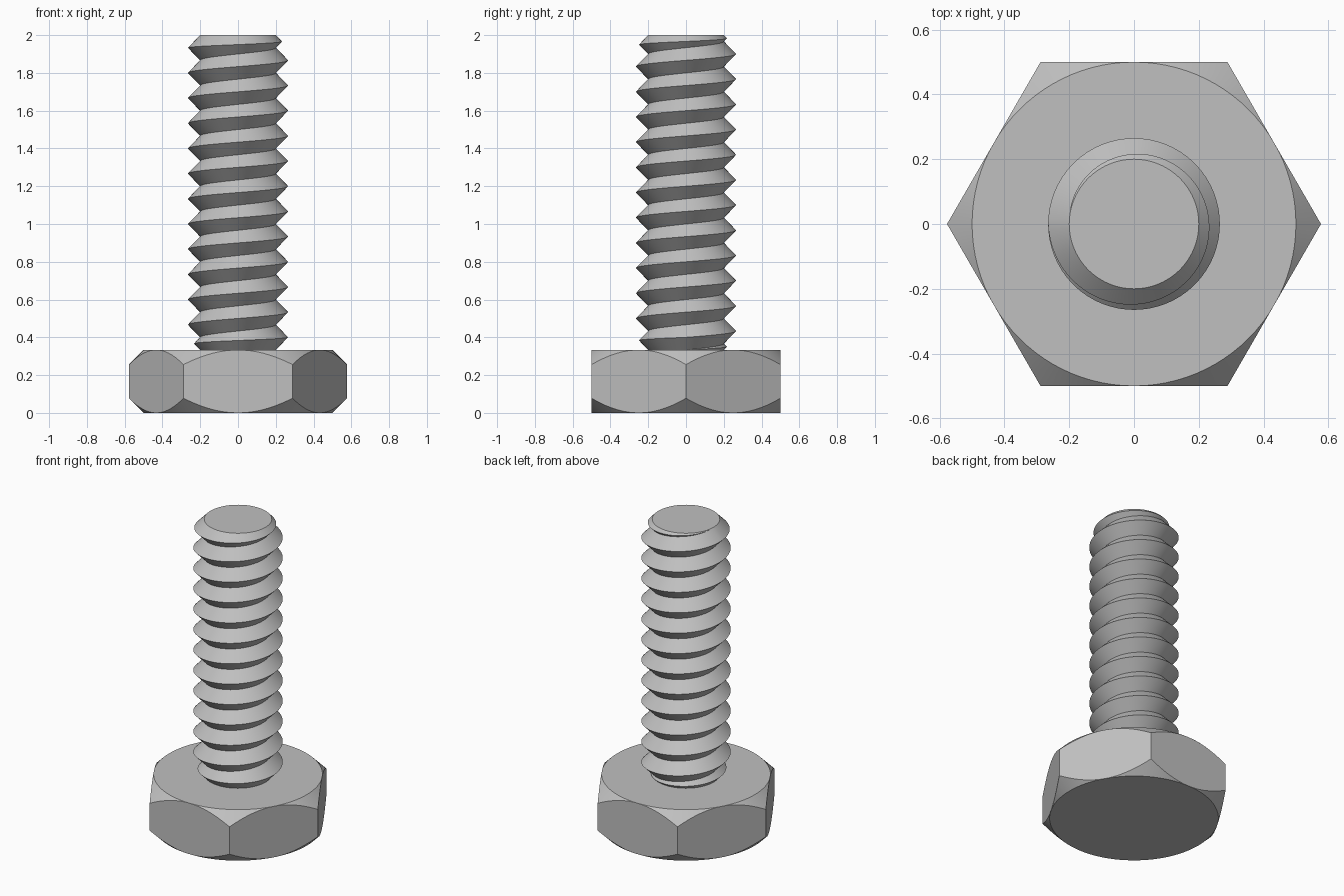
import bpy, bmesh
from math import pi, cos, sin, radians

cube = bpy.data.objects.get("Cube")
if cube:
    bpy.data.objects.remove(cube, do_unlink=True)

HEAD_TOP, TOP = 1 / 3, 2.0
FLAT = 0.5                      # half the width across flats
ROOT, DEPTH = 0.2, 0.065        # thread root radius and depth
TURNS = 12.5
PITCH = (TOP - HEAD_TOP) / TURNS

steel = bpy.data.materials.new("steel grey")
steel.use_nodes = True
colour = (0.53, 0.53, 0.53, 1)
steel.diffuse_color = colour
steel.node_tree.nodes["Principled BSDF"].inputs["Base Color"].default_value = colour


def skin(name, columns, cap_heights):
    """Join neighbouring columns of points with quads, then cap the rings at the given heights."""
    bm = bmesh.new()
    grid = [[bm.verts.new(p) for p in col] for col in columns]
    for a, b in zip(grid, grid[1:]):
        for i in range(len(a) - 1):
            bm.faces.new((a[i], b[i], b[i + 1], a[i + 1]))
    bmesh.ops.remove_doubles(bm, verts=bm.verts, dist=1e-5)
    bmesh.ops.dissolve_degenerate(bm, edges=bm.edges, dist=1e-5)
    for z in cap_heights:
        rim = [e for e in bm.edges if e.is_boundary
               and all(abs(v.co.z - z) < 1e-4 for v in e.verts)]
        bmesh.ops.contextual_create(bm, geom=rim)
    bmesh.ops.recalc_face_normals(bm, faces=bm.faces)
    mesh = bpy.data.meshes.new(name)
    bm.to_mesh(mesh)
    bm.free()
    mesh.materials.append(steel)
    obj = bpy.data.objects.new(name, mesh)
    bpy.context.collection.objects.link(obj)
    bpy.ops.object.select_all(action='DESELECT')
    obj.select_set(True)
    bpy.context.view_layer.objects.active = obj
    bpy.ops.object.shade_smooth_by_angle(angle=radians(30))
    return obj


def polar(angle, r, z):
    return (r * cos(angle), r * sin(angle), z)


def head_column(angle):
    # Hexagon wall trimmed above and below by a 45 degree cone
    wall = FLAT / cos(angle % (pi / 3) - pi / 6)
    cut = wall - FLAT
    return [polar(angle, FLAT, 0), polar(angle, wall, cut),
            polar(angle, wall, HEAD_TOP - cut), polar(angle, FLAT, HEAD_TOP)]


def thread_column(t):
    # Roots climb one pitch per turn; both ends are clamped so the ridges run out
    roots = [min(max(t + k, 0), TURNS) for k in range(-1, 14)]
    points = []
    for low, high in zip(roots, roots[1:]):
        points.append((ROOT, low))
        points.append((ROOT + DEPTH * (high - low), (low + high) / 2))
    points.append((ROOT, roots[-1]))
    return [polar(2 * pi * t, r, HEAD_TOP + PITCH * u) for r, u in points]


# Hexagonal head
N = 96
skin("hex_head", [head_column(2 * pi * i / N) for i in range(N + 1)], (0, HEAD_TOP))

# Threaded shank
skin("threaded_shank", [thread_column(i / N) for i in range(N + 1)], (TOP,))
